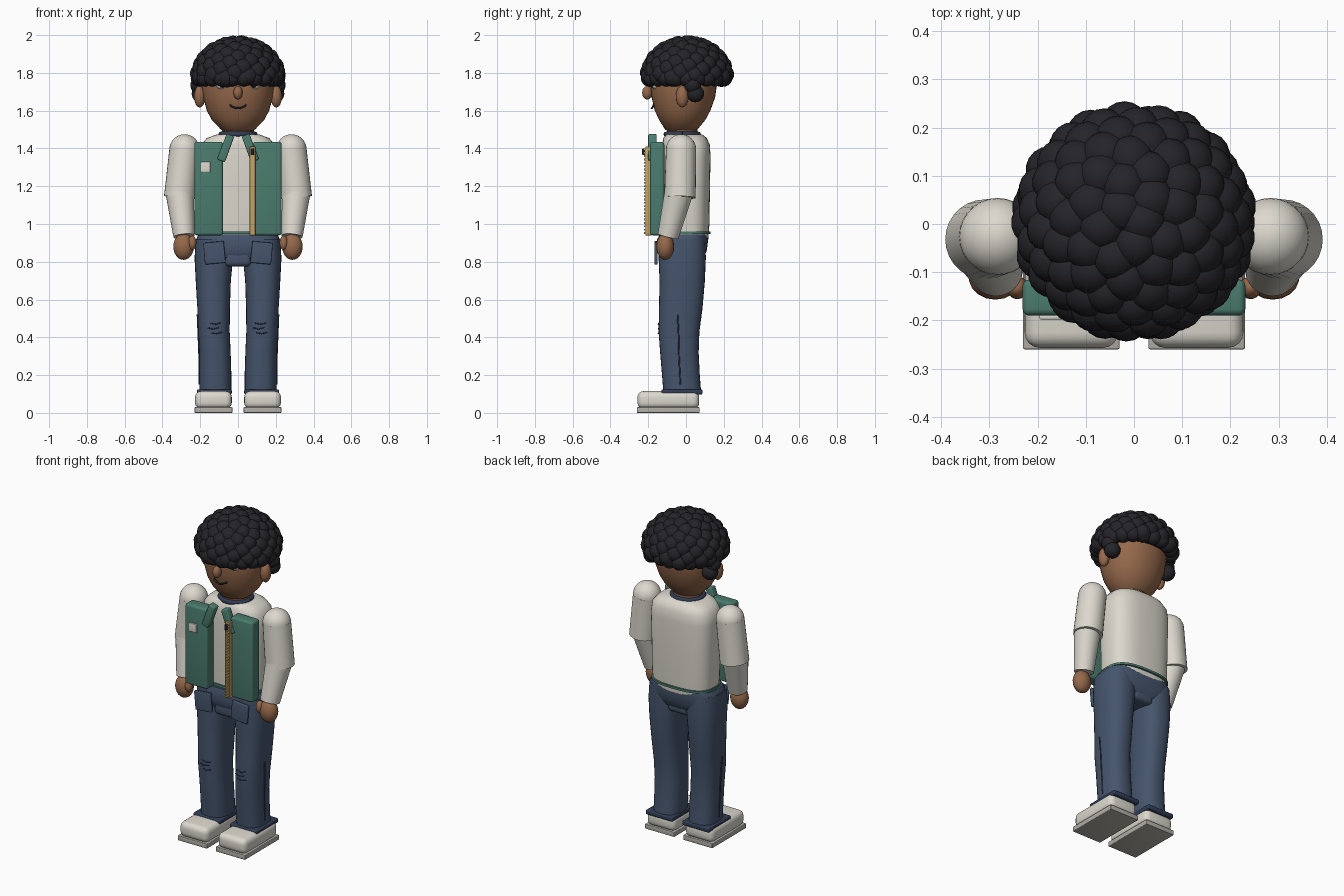
import bpy, bmesh, math
from mathutils import Vector, Matrix, Euler

if "Cube" in bpy.data.objects:
    bpy.data.objects.remove(bpy.data.objects["Cube"])


def mat(name, r, g, b):
    m = bpy.data.materials.new(name)
    m.diffuse_color = (r, g, b, 1)
    m.use_nodes = True
    m.node_tree.nodes["Principled BSDF"].inputs["Base Color"].default_value = m.diffuse_color
    return m


SKIN = mat("skin", 0.30, 0.14, 0.07)
HAIR = mat("hair", 0.018, 0.017, 0.022)
WHITE = mat("cream", 0.72, 0.69, 0.62)
GREEN = mat("green", 0.07, 0.20, 0.155)
DENIM = mat("denim", 0.06, 0.09, 0.15)
NAVY = mat("navy", 0.03, 0.045, 0.09)
GOLD = mat("gold", 0.55, 0.37, 0.13)
SOLE = mat("sole", 0.45, 0.43, 0.39)
DARK = mat("dark", 0.02, 0.02, 0.03)


def finish(name, bm, material, angle=40):
    bmesh.ops.recalc_face_normals(bm, faces=bm.faces)
    me = bpy.data.meshes.new(name)
    bm.to_mesh(me)
    bm.free()
    me.polygons.foreach_set("use_smooth", [True] * len(me.polygons))
    me.set_sharp_from_angle(angle=math.radians(angle))
    me.materials.append(material)
    ob = bpy.data.objects.new(name, me)
    bpy.context.collection.objects.link(ob)
    return ob


def box(name, lo, hi, material, bevel=0.0, rot=(0, 0, 0)):
    lo, hi = Vector(lo), Vector(hi)
    bm = bmesh.new()
    bmesh.ops.create_cube(bm, size=1)
    bmesh.ops.scale(bm, vec=hi - lo, verts=bm.verts)
    if bevel:
        bmesh.ops.bevel(bm, geom=bm.edges[:], offset=bevel, segments=4, profile=0.5, affect='EDGES')
    bm.transform(Matrix.Translation((lo + hi) / 2) @ Euler(rot).to_matrix().to_4x4())
    return finish(name, bm, material)


def loft(name, sections, material, n=2.0, sides=32):
    """Stacked superellipse sections: (cx, cy, z, rx, ry)."""
    bm = bmesh.new()
    rings = []
    for cx, cy, z, rx, ry in sections:
        ring = []
        for i in range(sides):
            a = 2 * math.pi * i / sides
            c, s = math.cos(a), math.sin(a)
            ring.append(bm.verts.new((cx + rx * math.copysign(abs(c) ** (2 / n), c),
                                      cy + ry * math.copysign(abs(s) ** (2 / n), s), z)))
        rings.append(ring)
    for a, b in zip(rings, rings[1:]):
        for i in range(sides):
            j = (i + 1) % sides
            bm.faces.new((a[i], a[j], b[j], b[i]))
    bm.faces.new(rings[0])
    bm.faces.new(rings[-1])
    return finish(name, bm, material)


def balls(name, items, material, u=18, v=12):
    """One mesh of ellipsoids: (centre, radii)."""
    bm = bmesh.new()
    for c, r in items:
        bmesh.ops.create_uvsphere(bm, u_segments=u, v_segments=v, radius=1,
                                  matrix=Matrix.Translation(c) @ Matrix.Diagonal((*r, 1)))
    return finish(name, bm, material, 60)


def tube(name, paths, radius, material):
    cu = bpy.data.curves.new(name, 'CURVE')
    cu.dimensions = '3D'
    cu.bevel_depth, cu.bevel_resolution, cu.use_fill_caps = radius, 2, True
    for pts in paths:
        sp = cu.splines.new('POLY')
        sp.points.add(len(pts) - 1)
        for p, q in zip(sp.points, pts):
            p.co = (*q, 1)
    cu.materials.append(material)
    ob = bpy.data.objects.new(name, cu)
    bpy.context.collection.objects.link(ob)
    return ob


def limb(name, a, b, ra, rb, material):
    a, b = Vector(a), Vector(b)
    bm = bmesh.new()
    rot = (b - a).to_track_quat('Z', 'Y').to_matrix().to_4x4()
    bmesh.ops.create_cone(bm, cap_ends=True, segments=28, radius1=ra, radius2=rb,
                          depth=(b - a).length, matrix=Matrix.Translation((a + b) / 2) @ rot)
    return finish(name, bm, material)


# torso, hem, collar, neck
loft("shirt_body", [(0, 0, 0.92, .19, .118), (0, 0, 1.0, .197, .124), (0, 0, 1.2, .2, .127),
                    (0, 0, 1.36, .203, .13), (0, 0, 1.42, .195, .126), (0, -.005, 1.455, .165, .115),
                    (0, -.01, 1.475, .11, .095)], WHITE, 2.8, 40)
loft("shirt_hem", [(0, 0, .947, .2, .131), (0, 0, .96, .2, .131)], GREEN, 2.8, 40)
tube("collar", [[(.09 * math.cos(a), -.02 + .085 * math.sin(a), 1.475)
                 for a in [k * math.pi / 16 for k in range(33)]]], 0.014, NAVY)
loft("neck", [(0, -.02, 1.44, .085, .08), (0, -.02, 1.53, .085, .08)], SKIN)

# head
loft("head", [(0, -.025, 1.485, .06, .055), (0, -.025, 1.5, .09, .085), (0, -.02, 1.55, .138, .122),
              (0, -.018, 1.6, .165, .147), (0, -.014, 1.67, .184, .168), (0, -.012, 1.74, .193, .176),
              (0, -.01, 1.82, .185, .172), (0, 0, 1.88, .145, .14), (0, 0, 1.92, .06, .06)], SKIN, 2.1, 40)
balls("nose", [((0, -.205, 1.695), (.024, .027, .036))], SKIN)
tube("mouth", [[(x * .011, -.182 + abs(x) * .0025, 1.613 + .0011 * x * x) for x in range(-4, 5)]], .005, DARK)
balls("eyes", [((s * .083, -.158, 1.737), (.032, .022, .026)) for s in (-1, 1)], WHITE)
balls("pupils", [((s * .083, -.174, 1.737), (.014, .012, .017)) for s in (-1, 1)], DARK)
balls("ears", [((s * .203, -.02, 1.675), (.03, .034, .058)) for s in (-1, 1)], SKIN)

# curly hair: spiral of balls over a cap, plus side curls
curls = []
count = 84
for i in range(count):
    h = 1 - (i + .3) / count
    r, a = math.sqrt(1 - h * h), i * 2.399963
    curls.append(((.207 * r * math.cos(a), .005 + .202 * r * math.sin(a), 1.772 + .178 * h), (.05,) * 3))
for i in range(22):
    a = 2 * math.pi * i / 22
    curls.append(((.207 * math.cos(a), .003 + .2 * math.sin(a), 1.772), (.044,) * 3))
for s in (-1, 1):
    curls += [((s * .2, .05, 1.69), (.046,) * 3), ((s * .208, .035, 1.735), (.045,) * 3)]
balls("curls", curls, HAIR, 18, 12)
loft("hair_cap", [(0, 0, 1.745, .21, .205), (0, 0, 1.8, .222, .215), (0, 0, 1.86, .2, .195),
                  (0, 0, 1.92, .135, .13), (0, 0, 1.965, .025, .025)], HAIR)

# waist, crotch
loft("jeans_waist", [(0, -.02, .79, .1, .09), (0, -.02, .82, .19, .115), (0, -.02, .86, .225, .13),
                     (0, -.015, .92, .222, .133), (0, -.012, .945, .208, .128)], DENIM, 2.8, 40)
box("jeans_crotch", (-.07, -.14, .775), (.07, .09, .87), DENIM, .025)

for s, side in ((-1, "right"), (1, "left")):
    # leg and cuff
    loft(side + "_leg", [(s * .12, -.02, .11, .085, .1), (s * .12, -.027, .2, .085, .1),
                         (s * .122, -.035, .32, .083, .102), (s * .127, -.037, .43, .083, .108),
                         (s * .129, -.028, .55, .086, .115), (s * .131, -.02, .7, .093, .12),
                         (s * .128, -.02, .82, .102, .125), (s * .124, -.02, .92, .1, .122)], DENIM, 2.4)
    box(side + "_cuff", (s * .125 - .092, -.13, .097), (s * .125 + .092, .087, .125), NAVY, .008)
    tube(side + "_seam", [[(s * .204, -.03, .15), (s * .206, -.037, .3), (s * .211, -.04, .43),
                           (s * .215, -.045, .52)]], .004, NAVY)
    tube(side + "_knee_rips", [[(s * .12 - .03 + d, -.14, z), (s * .12 + d, -.147, z - .006),
                                (s * .12 + .03 + d, -.143, z + .002)]
                               for z, d in ((.475, 0), (.45, -.01), (.425, .005))], .003, NAVY)
    # pocket
    box(side + "_pocket", (s * .125 - .055, -.168, .79), (s * .125 + .055, -.15, .905), DENIM, .005,
        (0, s * .09, 0))
    # shoe
    box(side + "_sole", (s * .13 - .1, -.26, 0), (s * .13 + .1, .072, .03), SOLE, .004)
    box(side + "_shoe", (s * .13 - .097, -.257, .022), (s * .13 + .097, .07, .115), WHITE, .032)
    # arm
    limb(side + "_upper_sleeve", (s * .283, -.026, 1.395), (s * .309, -.032, 1.14), .08, .083, WHITE)
    balls(side + "_shoulder", [((s * .283, -.026, 1.395), (.08, .08, .08))], WHITE, 28, 16)
    limb(side + "_lower_sleeve", (s * .309, -.035, 1.18), (s * .286, -.095, .935), .077, .056, WHITE)
    balls(side + "_hand", [((s * .288, -.11, .88), (.055, .047, .07)),
                           ((s * .242, -.132, .9), (.022, .024, .038))], SKIN)
    # vest panel and lapel
    box(side + "_vest_panel", (s * .155 - .076, -.19, .94), (s * .155 + .076, -.115, 1.435), GREEN, .014)
    box(side + "_lapel", (s * .065 - .022, -.2, 1.33), (s * .065 + .022, -.155, 1.475), GREEN, .008,
        (0, s * -.35, 0))

# zip and patch
box("zip_tape", (.062, -.215, .94), (.092, -.18, 1.41), GOLD, .003)
for k in range(26):
    box("zip_tooth", (.068, -.222, .948 + k * .0177), (.086, -.21, .957 + k * .0177), GOLD)
box("zip_pull", (.07, -.232, 1.365), (.084, -.216, 1.4), DARK, .003)
box("patch", (-.196, -.198, 1.275), (-.146, -.186, 1.328), WHITE, .003)
